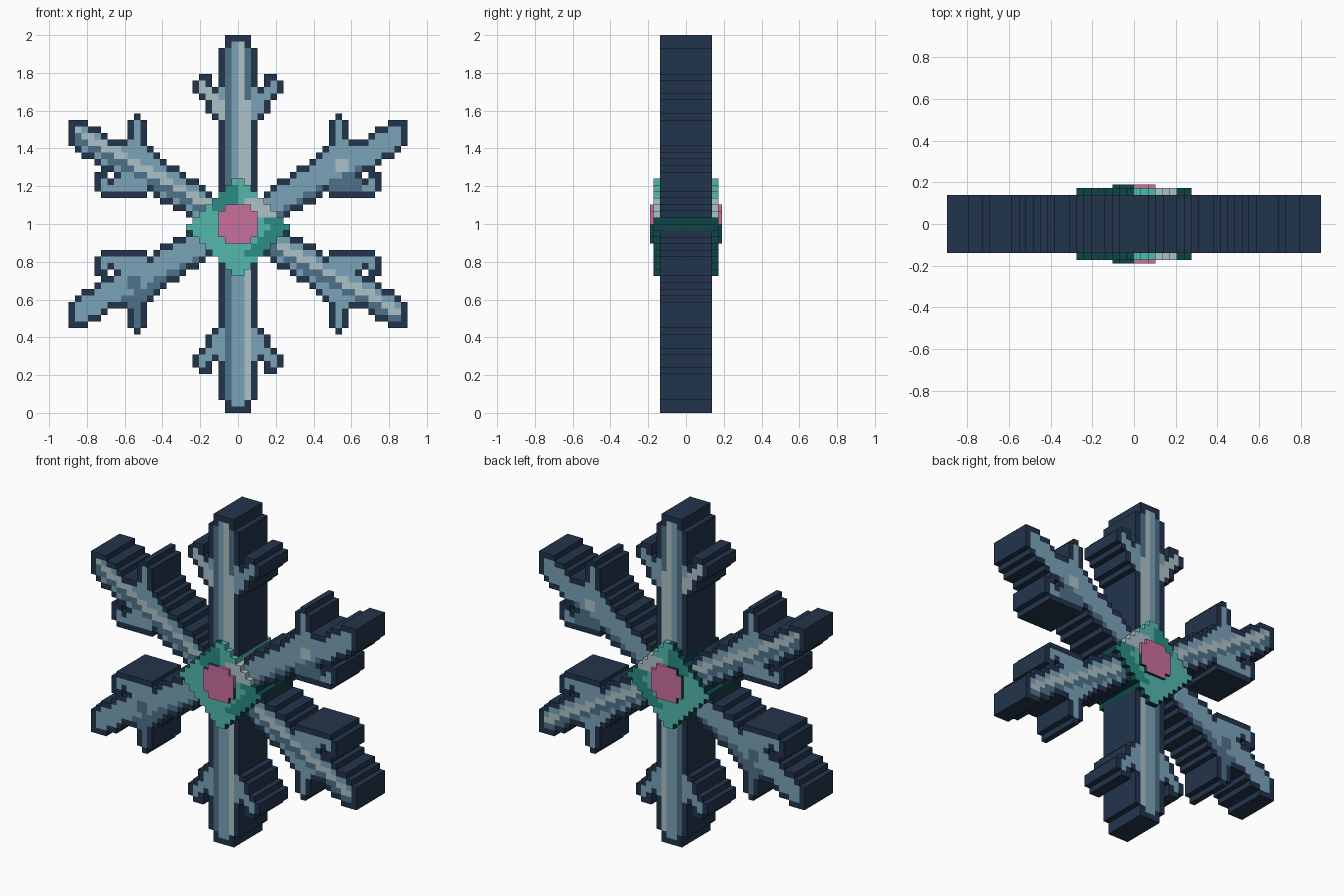
import bpy, bmesh

cube = bpy.data.objects.get("Cube")
if cube:
    bpy.data.objects.remove(cube, do_unlink=True)

U = 2 / 58  # one block


def linear(c):
    return c / 12.92 if c <= 0.04045 else ((c + 0.055) / 1.055) ** 2.4


def material(name, code):
    rgb = [linear(int(code[k:k + 2], 16) / 255) for k in (0, 2, 4)]
    mat = bpy.data.materials.new(name)
    mat.use_nodes = True
    mat.diffuse_color = (*rgb, 1)
    mat.node_tree.nodes["Principled BSDF"].inputs["Base Color"].default_value = (*rgb, 1)
    return mat


palette = {
    "navy": "22344c", "slate": "4f7189", "ice": "7ba3b8", "frost": "adc2c8",
    "teal": "54b8ae", "dark_teal": "2b8c84", "deep_teal": "0e4547", "pink": "c9709d",
}
names = list(palette)
mats = [material(n, c) for n, c in palette.items()]


def build(name, cells, solid, half, face_colour, side_colour):
    """Blocky slab: coloured front and back cells, walls wherever a cell has no neighbour."""
    bm = bmesh.new()

    def quad(points, colour):
        verts = [bm.verts.new((x * U, y * U, 1 + z * U)) for x, y, z in points]
        bm.faces.new(verts).material_index = names.index(colour)

    for i, j in sorted(cells):
        ring = [(i, j), (i + 1, j), (i + 1, j + 1), (i, j + 1)]
        quad([(x, -half, z) for x, z in ring], face_colour(i, j))
        quad([(x, half, z) for x, z in reversed(ring)], face_colour(i, j))
        for k, (dx, dz) in enumerate([(0, -1), (1, 0), (0, 1), (-1, 0)]):
            if (i + dx, j + dz) not in solid:
                (ax, az), (bx, bz) = ring[k], ring[(k + 1) % 4]
                quad([(ax, -half, az), (ax, half, az), (bx, half, bz), (bx, -half, bz)],
                     side_colour(i, j))
    bmesh.ops.remove_doubles(bm, verts=bm.verts, dist=U / 50)
    bmesh.ops.recalc_face_normals(bm, faces=bm.faces)
    mesh = bpy.data.meshes.new(name)
    bm.to_mesh(mesh)
    bm.free()
    for m in mats:
        mesh.materials.append(m)
    obj = bpy.data.objects.new(name, mesh)
    bpy.context.collection.objects.link(obj)


# Quarter outline as row: column spans; mirrored to all four quarters
spans = {
    22: [(4, 5)], 21: [(4, 6)], 20: [(3, 6)], 19: [(3, 5)], 18: [(3, 4)],
    17: [(3, 4)], 16: [(3, 3), (15, 15)],
    15: [(14, 16), (23, 25)], 14: [(14, 16), (21, 25)], 13: [(14, 16), (20, 25)],
    12: [(14, 25)], 11: [(13, 24)], 10: [(12, 23)], 9: [(11, 21)], 8: [(9, 20)],
    7: [(8, 18), (20, 21)], 6: [(6, 21)], 5: [(5, 21)], 4: [(4, 12), (14, 20)],
    3: [(3, 11)], 2: [(3, 9)], 1: [(3, 7)],
}
quarter = {(i, j) for j in range(29) for i in range(3 if j < 27 else 2)}
for row, parts in spans.items():
    for a, b in parts:
        quarter |= {(i, row) for i in range(a, b + 1)}
outline = {(p, q) for i, j in quarter for p in (i, -1 - i) for q in (j, -1 - j)}

# Diamond gem and round centre
gem = {(i, j) for j in range(-8, 7) for i in range(-8, 8) if abs(i + 0.5) < 8 - abs(j + 1)}
centre = {(i, j) for i in range(-3, 3) for j in range(-3, 3)
          if abs(i + 0.5) + abs(j + 0.5) < 5}
everything = outline | gem


def flake_colour(i, j):
    if any(n not in everything for n in ((i + 1, j), (i - 1, j), (i, j + 1), (i, j - 1))):
        return "navy"
    x, z = abs(i + 0.5), abs(j + 0.5)
    # upright arms: shaded left edge, pale ridge, forked highlights
    if x < 2:
        if i == -2:
            return "slate"
        if abs(j) > 18:
            return ["ice", "frost", "slate"][i + 1] if j > 0 else ["ice", "ice", "frost"][i + 1]
        return "frost" if i == 1 or (i == 0 and j > 0) else "ice"
    if z > 15 and x < 8:
        return "frost" if j > 0 and i < 0 and z - x < 16.5 else "ice"
    # slanted arms: ridge on one diagonal, plain face on the other
    rise = (z - 0.565 * x) * (1 if j > 0 else -1)
    if (i < 0) == (j > 0):
        if -0.3 < rise < 1.1:
            return "frost"
        return "slate" if -1.6 < rise <= -0.3 else "ice"
    if 15 < x < 17.5 and 8 < z < 10:
        return "frost" if j > 0 else "slate"
    return "slate" if rise < -1.4 and x < 19 else "ice"


def gem_colour(i, j):
    edge = 8 - abs(j + 1) - i
    if i >= 1 and 1 <= j <= 3:
        return "frost"
    if (i >= 1 and -6 < j < 1 and edge <= 3) or (-4 <= i < 0 and 2 <= j <= 5):
        return "dark_teal"
    return "teal"


def gem_side(i, j):
    return gem_colour(i, j) if i >= 0 and j >= 1 else "deep_teal"


def centre_side(i, j):
    return "pink" if i >= 0 and j >= 0 else "deep_teal"


build("snowflake_body", outline - gem, everything, 4, flake_colour, lambda i, j: "navy")
build("diamond_gem", gem, gem, 5, gem_colour, gem_side)
build("gem_centre", centre, centre, 5.5, lambda i, j: "pink", centre_side)
